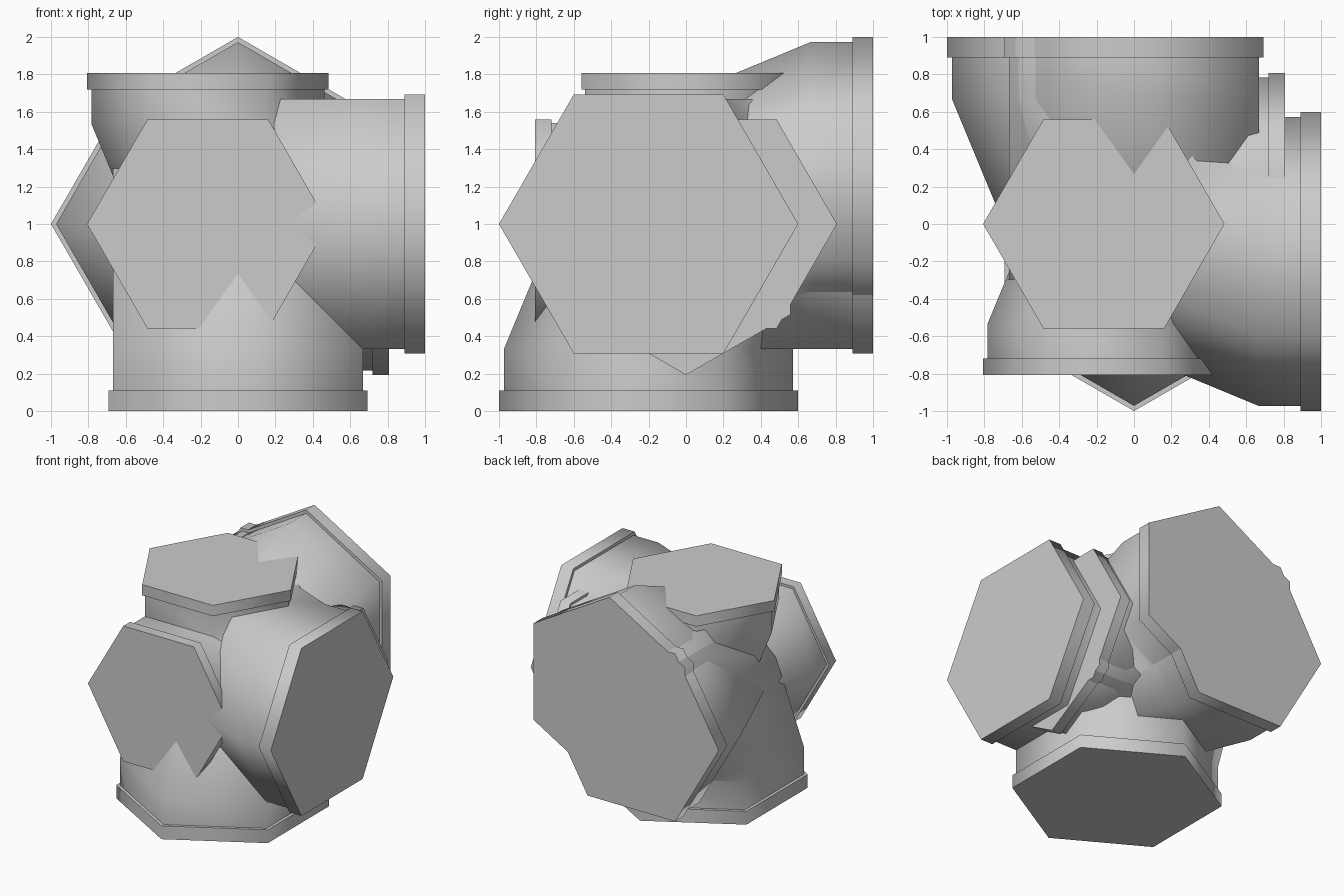
import bpy, bmesh, math
from mathutils import Vector

if "Cube" in bpy.data.objects:
    bpy.data.objects.remove(bpy.data.objects["Cube"])

R_LIP, R_PIPE = 0.80, 0.772      # hexagon radii of end collar and pipe
OFF, LIP, BEND = -0.20, 0.89, 0.665   # end offset, collar start, bend centre


def ring_path():
    """Rings along one elbow: (centre u, centre v, outward angle, radius)."""
    rings = [(OFF, 1, math.pi, R_LIP), (OFF, LIP, math.pi, R_LIP), (OFF, LIP, math.pi, R_PIPE)]
    bend_r = BEND - OFF
    for i in range(3):           # quarter turn in two steps
        a = math.pi + i * math.pi / 4
        rings.append((BEND + bend_r * math.cos(a), BEND + bend_r * math.sin(a), a, R_PIPE))
    a = 1.5 * math.pi
    rings += [(LIP, OFF, a, R_PIPE), (LIP, OFF, a, R_LIP), (1, OFF, a, R_LIP)]
    return rings


def hex_elbow(name, u, v, scale):
    """Hexagonal pipe elbow with end collars, opening along directions u and v."""
    u, v = Vector(u), Vector(v)
    w = u.cross(v)
    bm = bmesh.new()
    loops = []
    for cu, cv, a, r in ring_path():
        out = u * math.cos(a) + v * math.sin(a)
        loop = []
        for k in range(6):
            t = k * math.pi / 3
            p = u * cu + v * cv + (out * math.cos(t) + w * math.sin(t)) * r
            loop.append(bm.verts.new(p * scale + Vector((0, 0, 1))))
        loops.append(loop)
    for a, b in zip(loops, loops[1:]):
        for k in range(6):
            n = (k + 1) % 6
            bm.faces.new((a[k], a[n], b[n], b[k]))
    bm.faces.new(loops[0])
    bm.faces.new(loops[-1])
    bmesh.ops.recalc_face_normals(bm, faces=bm.faces)
    mesh = bpy.data.meshes.new(name)
    bm.to_mesh(mesh)
    bm.free()
    ob = bpy.data.objects.new(name, mesh)
    bpy.context.collection.objects.link(ob)
    bpy.ops.object.select_all(action='DESELECT')
    ob.select_set(True)
    bpy.context.view_layer.objects.active = ob
    bpy.ops.object.shade_smooth_by_angle(angle=math.radians(65))
    return ob


X, Y, Z = (1, 0, 0), (0, 1, 0), (0, 0, 1)
# Two large elbows meeting at the back
hex_elbow("large_elbow_right_back", X, Y, 1.0)
hex_elbow("large_elbow_bottom_back", Y, (0, 0, -1), 1.0)
# Two smaller elbows meeting at the right
hex_elbow("small_elbow_right_top", X, Z, 0.807)
hex_elbow("small_elbow_right_front", X, (0, -1, 0), 0.807)
